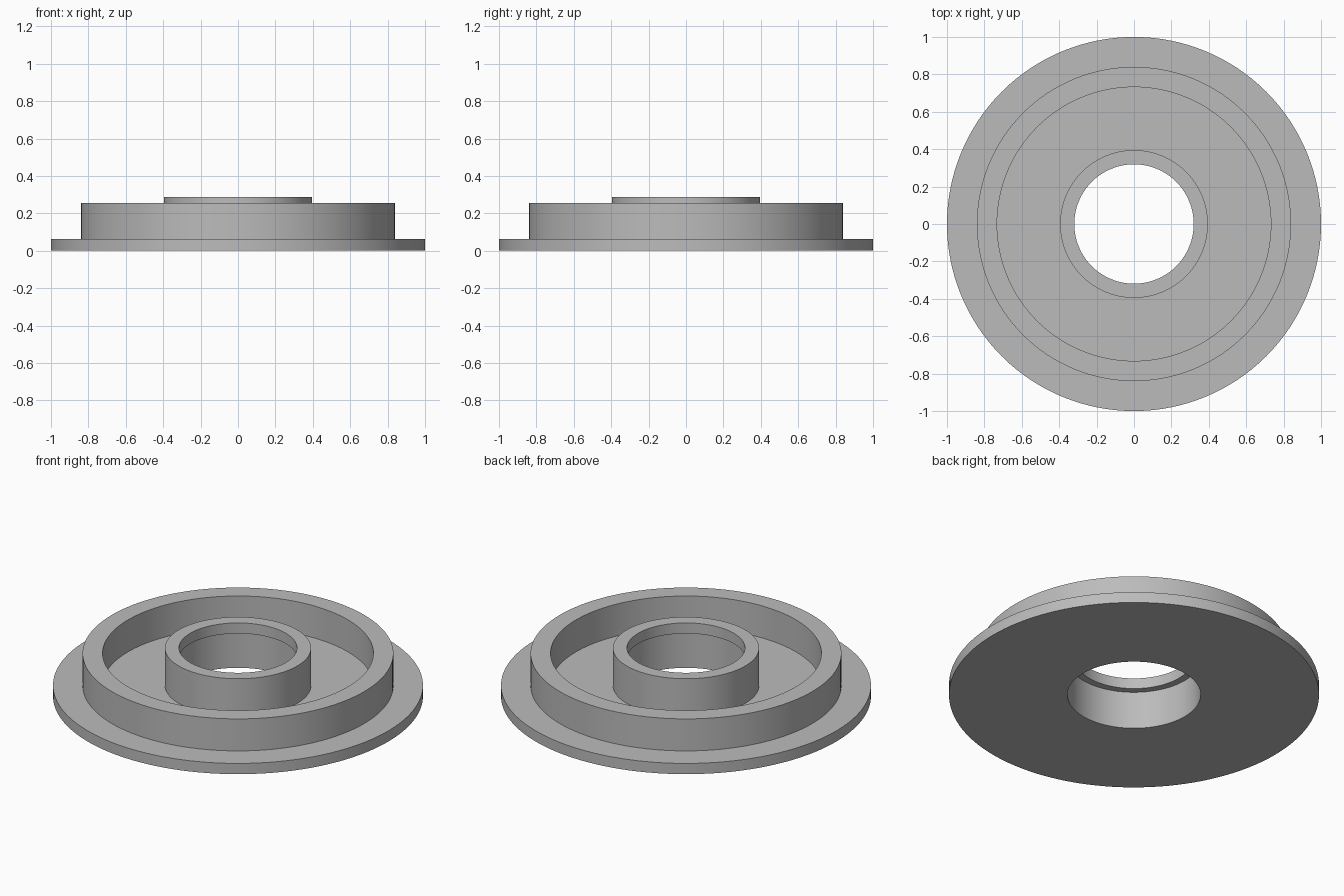
import bpy
import bmesh
import math

if "Cube" in bpy.data.objects:
    bpy.data.objects.remove(bpy.data.objects["Cube"], do_unlink=True)

SEGMENTS = 128

# Radii and heights of the turned part
FLANGE_R, FLANGE_Z = 1.0, 0.064
RIM_OUT, RIM_IN, RIM_Z = 0.84, 0.732, 0.255
HUB_R, HUB_Z = 0.395, 0.287
BORE_R, LIP_R, LIP_Z = 0.36, 0.319, 0.224

# Closed cross-section as (radius, height)
profile = [
    (BORE_R, 0), (FLANGE_R, 0), (FLANGE_R, FLANGE_Z),     # flange
    (RIM_OUT, FLANGE_Z), (RIM_OUT, RIM_Z),                # raised rim
    (RIM_IN, RIM_Z), (RIM_IN, FLANGE_Z),                  # annular recess
    (HUB_R, FLANGE_Z), (HUB_R, HUB_Z),                    # hub
    (LIP_R, HUB_Z), (LIP_R, LIP_Z), (BORE_R, LIP_Z),      # lip in the bore
]

# Revolve the section about the z axis
bm = bmesh.new()
rings = []
for i in range(SEGMENTS):
    a = math.tau * i / SEGMENTS
    rings.append([bm.verts.new((r * math.cos(a), r * math.sin(a), z)) for r, z in profile])
for i, ring in enumerate(rings):
    following = rings[(i + 1) % SEGMENTS]
    for j in range(len(profile)):
        k = (j + 1) % len(profile)
        bm.faces.new((ring[j], following[j], following[k], ring[k]))
bmesh.ops.recalc_face_normals(bm, faces=bm.faces)
mesh = bpy.data.meshes.new("flanged_hub")
bm.to_mesh(mesh)
bm.free()

# Single grey material
grey = bpy.data.materials.new("plain grey")
grey.use_nodes = True
colour = (0.5, 0.5, 0.5, 1)
grey.diffuse_color = colour
grey.node_tree.nodes["Principled BSDF"].inputs["Base Color"].default_value = colour
mesh.materials.append(grey)

# Smooth walls with crisp rims
hub = bpy.data.objects.new("flanged_hub", mesh)
bpy.context.collection.objects.link(hub)
bpy.ops.object.select_all(action="DESELECT")
hub.select_set(True)
bpy.context.view_layer.objects.active = hub
bpy.ops.object.shade_smooth_by_angle(angle=math.radians(30))
